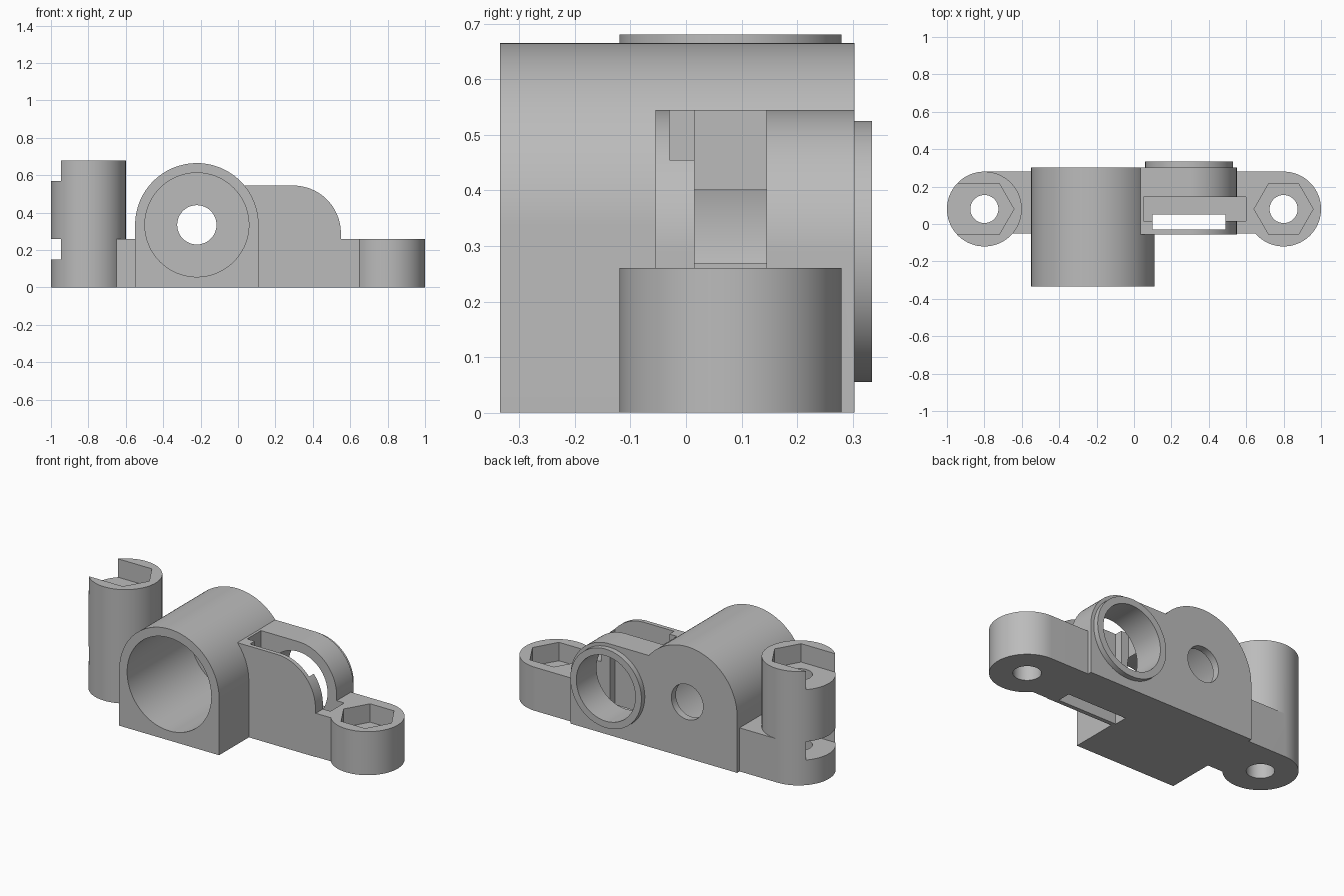
import bpy
import bmesh
from math import cos, sin, pi, radians
from mathutils import Vector

if "Cube" in bpy.data.objects:
    bpy.data.objects.remove(bpy.data.objects["Cube"], do_unlink=True)

grey = bpy.data.materials.new("matte_grey")
grey.use_nodes = True
COLOUR = (0.5, 0.5, 0.5, 1)
grey.diffuse_color = COLOUR
grey.node_tree.nodes["Principled BSDF"].inputs["Base Color"].default_value = COLOUR


def arc(cx, cy, r, start=0, end=360, n=96):
    """Points on an arc; a full turn leaves out the repeated last point."""
    count = n if end - start == 360 else n + 1
    angles = [radians(start + (end - start) * i / n) for i in range(count)]
    return [(cx + r * cos(a), cy + r * sin(a)) for a in angles]


def rect(x0, x1, y0, y1):
    return [(x0, y0), (x1, y0), (x1, y1), (x0, y1)]


def prism(name, profile, axis, low, high):
    """Extrude a profile: XY along z, or XZ along y."""
    bm = bmesh.new()
    place = (lambda p: (p[0], p[1], low)) if axis == "z" else (lambda p: (p[0], low, p[1]))
    face = bm.faces.new([bm.verts.new(place(p)) for p in profile])
    moved = bmesh.ops.extrude_face_region(bm, geom=[face])["geom"]
    shift = Vector((0, 0, high - low) if axis == "z" else (0, high - low, 0))
    bmesh.ops.translate(bm, vec=shift, verts=[v for v in moved if isinstance(v, bmesh.types.BMVert)])
    bmesh.ops.recalc_face_normals(bm, faces=bm.faces)
    mesh = bpy.data.meshes.new(name)
    bm.to_mesh(mesh)
    bm.free()
    mesh.materials.append(grey)
    obj = bpy.data.objects.new(name, mesh)
    bpy.context.collection.objects.link(obj)
    return obj


def combine(target, tools, operation):
    bpy.context.view_layer.objects.active = target
    for tool in tools:
        mod = target.modifiers.new(operation, "BOOLEAN")
        mod.operation = operation
        mod.solver = "EXACT"
        mod.object = tool
        bpy.ops.object.modifier_apply(modifier=mod.name)
        bpy.data.objects.remove(tool, do_unlink=True)


EAR_X, EAR_Y = 0.8, 0.08
MOTOR = (-0.22, 0.335)
SENSOR = (0.295, 0.29)
BASE_TOP = 0.26
BACK = 0.303

# Solid parts: base bar, screw ear, tall post, motor and sensor housings
bracket = prism("mounting_bracket", rect(-EAR_X, EAR_X, -0.052, 0.28), "z", 0, BASE_TOP)
motor_profile = [(-0.55, 0), (0.11, 0)] + arc(*MOTOR, 0.33, 0, 180)
sensor_profile = [(-0.2, 0), (0.55, 0)] + arc(*SENSOR, 0.255, 0, 90, 32) + [(-0.2, 0.545)]
combine(bracket, [
    prism("screw_ear", arc(EAR_X, EAR_Y, 0.2), "z", 0, BASE_TOP),
    prism("tall_post", arc(-EAR_X, EAR_Y, 0.2), "z", 0, 0.68),
    prism("motor_housing", motor_profile, "y", -0.335, BACK),
    prism("sensor_housing", sensor_profile, "y", -0.055, BACK),
    prism("sensor_collar", arc(*SENSOR, 0.235), "y", 0.25, 0.335),
], "UNION")

# Nut pocket that opens sideways through the post wall
hexagon = arc(-EAR_X, EAR_Y, 0.158, n=6)
side_pocket = [hexagon[0], hexagon[1], (-1.1, hexagon[1][1]), (-1.1, hexagon[5][1]), hexagon[5]]

# Bores, slots and nut pockets
cuts = [
    prism("motor_bore", arc(*MOTOR, 0.278), "y", -0.5, 0.26),
    prism("shaft_hole", arc(*MOTOR, 0.105), "y", 0.2, 0.5),
    prism("sensor_bore", arc(*SENSOR, 0.195), "y", 0.1, 0.5),
    prism("board_slot", rect(0.05, 0.6, 0.015, 0.145), "z", 0.05, 1),
    prism("lead_slot", rect(0.1, 0.49, -0.03, 0.05), "z", -0.2, 1),
    prism("ear_nut_pocket", arc(EAR_X, EAR_Y, 0.158, n=6), "z", 0.15, 1),
    prism("lower_nut_slot", side_pocket, "z", 0.15, BASE_TOP),
    prism("upper_nut_slot", side_pocket, "z", 0.57, 1),
]
for side in (-1, 1):
    cuts.append(prism("screw_hole", arc(side * EAR_X, EAR_Y, 0.075, n=48), "z", -0.2, 1))
combine(bracket, cuts, "DIFFERENCE")

# Smooth curved walls, crisp edges
bpy.ops.object.select_all(action="DESELECT")
bracket.select_set(True)
bpy.context.view_layer.objects.active = bracket
bpy.ops.object.shade_smooth_by_angle(angle=radians(30))
